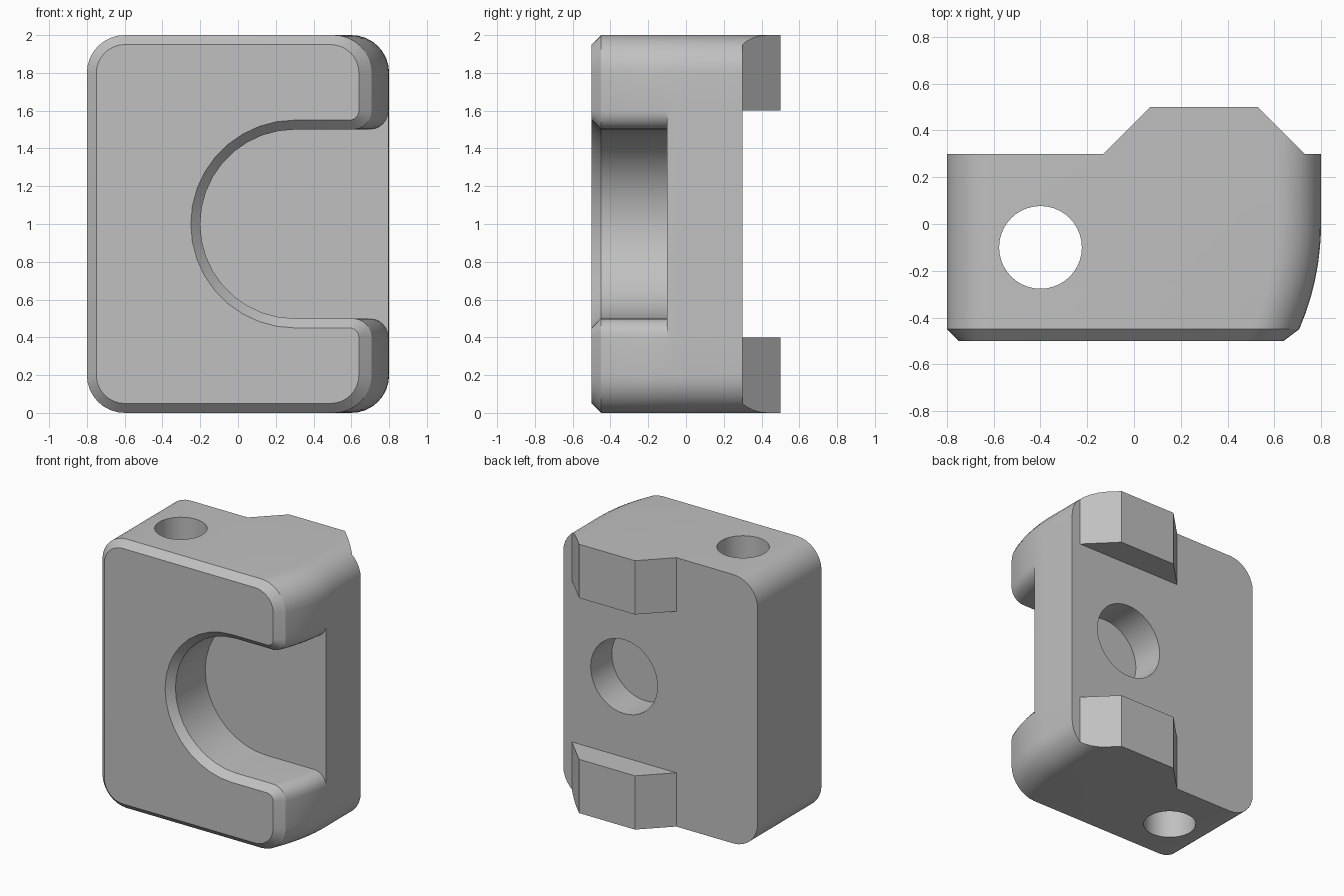
import bpy, bmesh
from math import cos, sin, radians, sqrt

cube = bpy.data.objects.get("Cube")
if cube:
    bpy.data.objects.remove(cube)

grey = bpy.data.materials.new("mid_grey")
grey.use_nodes = True
COLOUR = (0.53, 0.53, 0.53, 1)
grey.diffuse_color = COLOUR
grey.node_tree.nodes["Principled BSDF"].inputs["Base Color"].default_value = COLOUR


def make_object(name, bm):
    bmesh.ops.recalc_face_normals(bm, faces=bm.faces[:])
    mesh = bpy.data.meshes.new(name)
    bm.to_mesh(mesh)
    bm.free()
    mesh.materials.append(grey)
    obj = bpy.data.objects.new(name, mesh)
    bpy.context.collection.objects.link(obj)
    return obj


def arc(cx, cz, r, start, end, steps):
    angles = [radians(start + (end - start) * i / steps) for i in range(steps + 1)]
    return [(cx + r * cos(a), cz + r * sin(a)) for a in angles]


def outline(right, inset):
    """Outer rounded edge, and the mouth edge of the open slot."""
    r = 0.2 - inset
    outer = (arc(right - 0.2, 1.8, r, 0, 90, 8) + arc(-0.6, 1.8, r, 90, 180, 8)
             + arc(-0.6, 0.2, r, 180, 270, 8) + arc(right - 0.2, 0.2, r, 270, 360, 8))
    mouth = (arc(right - 0.1, 0.4, 0.1 - inset, 0, 90, 6)
             + arc(0.3, 1, 0.5 + inset, 270, 90, 18)
             + arc(right - 0.1, 1.6, 0.1 - inset, 270, 360, 6))
    return outer, mouth


def bridge(bm, a, b):
    for i in range(len(a)):
        j = (i + 1) % len(a)
        bm.faces.new((a[i], a[j], b[j], b[i]))


def bulge(y):
    """Right side curves inward towards the front."""
    return 0.8 if y >= 0 else 0.8 - 1.135 + sqrt(1.135 ** 2 - y * y)


# Body: slotted layers in front, full layers behind
bm = bmesh.new()


def ring(points, y):
    return [bm.verts.new((x, y, z)) for x, z in points]


outer, mouth = outline(0.69, 0.05)
n = len(outer)
loop = ring(outer + mouth, -0.5)
bm.faces.new(loop)
for y in (-0.45, -0.38, -0.31, -0.24, -0.17, -0.1):
    outer, mouth = outline(bulge(y), 0)
    new = ring(outer + mouth, y)
    bridge(bm, loop, new)
    loop = new
bm.faces.new(loop[n:])                      # slot floor
loop = loop[:n + 1] + loop[-1:]
for y in (-0.05, 0, 0.5):
    outer, mouth = outline(bulge(y), 0)
    new = ring(outer + [mouth[0], mouth[-1]], y)
    bridge(bm, loop, new)
    loop = new
bm.faces.new(loop)
body = make_object("clamp_body", bm)


# Cutters
def prism(name, profile, z0, z1):
    bm = bmesh.new()
    low = [bm.verts.new((x, y, z0)) for x, y in profile]
    high = [bm.verts.new((x, y, z1)) for x, y in profile]
    bm.faces.new(low)
    bm.faces.new(high)
    bridge(bm, low, high)
    return make_object(name, bm)


def back_hole_cutter():
    bm = bmesh.new()
    rings = [[bm.verts.new((x, y, z)) for x, z in arc(0.3, 1, 0.275, 0, 360, 40)[:-1]]
             for y in (0.05, 0.7)]
    for r in rings:
        bm.faces.new(r)
    bridge(bm, *rings)
    return make_object("back_hole_cutter", bm)


cutters = [
    prism("left_slope_cutter", [(0.73, 0.3), (1, 0.3), (1, 0.6), (0.43, 0.6)], -1, 3),
    prism("right_slope_cutter", [(-0.13, 0.3), (-1, 0.3), (-1, 0.6), (0.17, 0.6)], -1, 3),
    prism("lug_gap_cutter", [(-1.1, 0.3), (1.1, 0.3), (1.1, 0.7), (-1.1, 0.7)], 0.4, 1.6),
    prism("pin_hole_cutter", arc(-0.4, -0.1, 0.177, 0, 360, 40)[:-1], -1, 3),
    back_hole_cutter(),
]
for cutter in cutters:
    cutter.hide_render = True
    mod = body.modifiers.new(cutter.name, 'BOOLEAN')
    mod.operation = 'DIFFERENCE'
    mod.solver = 'EXACT'
    mod.object = cutter

# Apply the cuts, then shade smooth with sharp edges
bpy.ops.object.select_all(action='DESELECT')
body.select_set(True)
bpy.context.view_layer.objects.active = body
for cutter in cutters:
    bpy.ops.object.modifier_apply(modifier=cutter.name)
    bpy.data.objects.remove(cutter)
bpy.ops.object.shade_smooth_by_angle(angle=radians(24))
